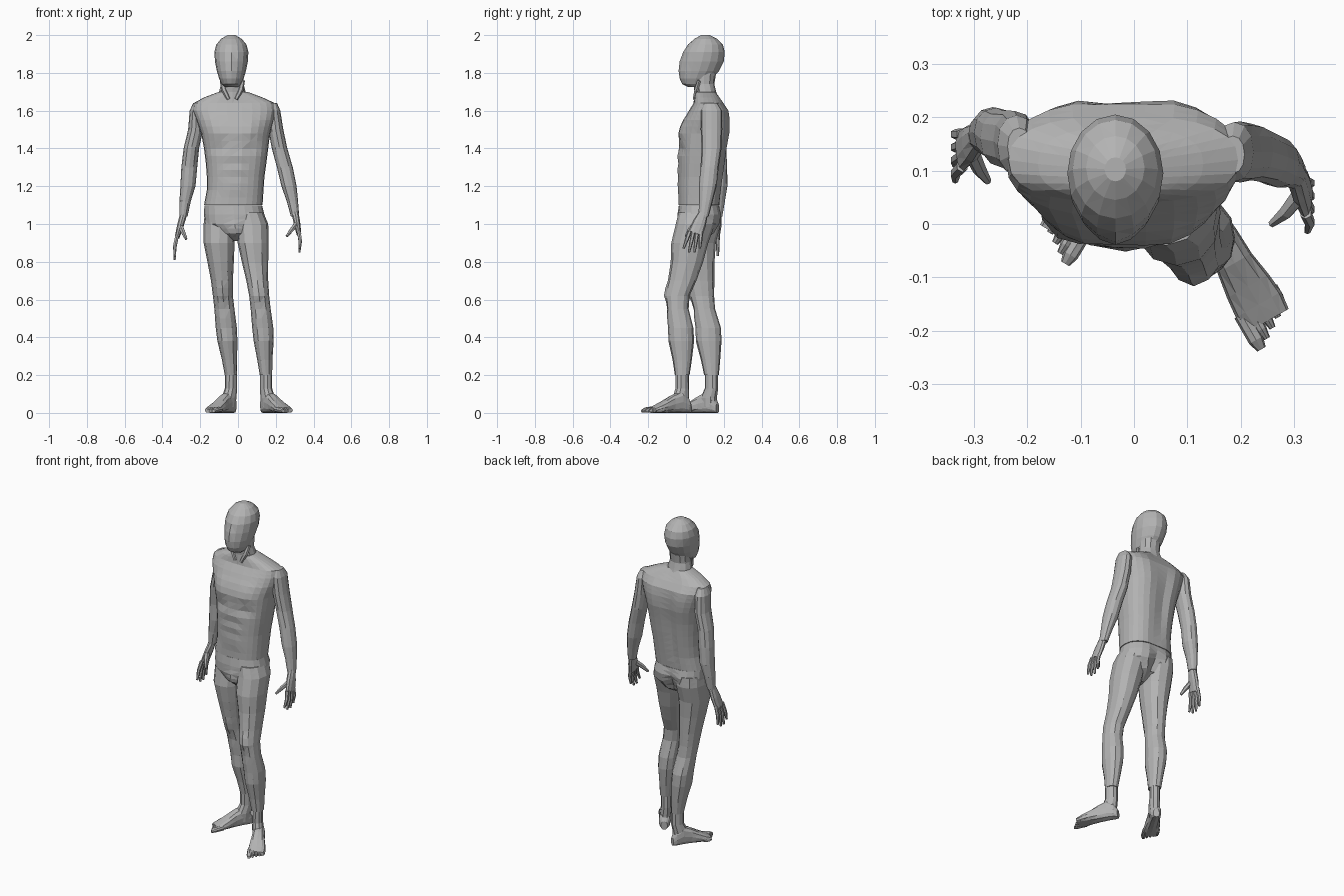
import bpy
import bmesh
from math import cos, sin, pi, exp, copysign
from mathutils import Vector

default_cube = bpy.data.objects.get("Cube")
if default_cube:
    bpy.data.objects.remove(default_cube, do_unlink=True)

grey = bpy.data.materials.new("plain grey")
grey.use_nodes = True
GREY = (0.45, 0.45, 0.45, 1)
grey.diffuse_color = GREY
grey.node_tree.nodes["Principled BSDF"].inputs["Base Color"].default_value = GREY
X, Y, Z = Vector((1, 0, 0)), Vector((0, 1, 0)), Vector((0, 0, 1))


def resample(rings, steps):
    """Insert evenly spaced rings between the given ones."""
    result = []
    for first, second in zip(rings, rings[1:]):
        for k in range(steps):
            t = k / steps
            result.append([p + (q - p) * t for p, q in zip(first, second)])
    return result + [list(rings[-1])]


def loft(name, rings, sides=12, wide=X, normal=None, power=2.2, steps=1, muscles=()):
    """Skin rings (x, y, z, half width, half depth); normal=None follows the path.
    Each muscle (front or back, x, z, x size, z size, height) swells the skin."""
    rings = resample(rings, steps)
    centres = [Vector(r[:3]) for r in rings]
    bm = bmesh.new()
    loops = []
    for i, ring in enumerate(rings):
        before, after = centres[max(i - 1, 0)], centres[min(i + 1, len(rings) - 1)]
        along = normal or (after - before).normalized()
        u = (wide - along * wide.dot(along)).normalized()
        v = along.cross(u)
        loop = []
        for k in range(sides):
            a = 2 * pi * k / sides
            c, s = cos(a), sin(a)
            c = copysign(abs(c) ** (2 / power), c)
            s = copysign(abs(s) ** (2 / power), s)
            p = centres[i] + u * c * ring[3] + v * s * ring[4]
            move = 0
            for facing, mx, mz, sx, sz, height in muscles:
                if facing * s > 0.2:
                    d = ((p.x - mx) / sx) ** 2 + ((p.z - mz) / sz) ** 2
                    move += facing * height * exp(-d)
            p.y += move
            loop.append(bm.verts.new(p))
        loops.append(loop)
    for low, high in zip(loops, loops[1:]):
        for k in range(sides):
            n = (k + 1) % sides
            bm.faces.new((low[k], low[n], high[n], high[k]))
    bm.faces.new(loops[0][::-1])
    bm.faces.new(loops[-1])
    bmesh.ops.recalc_face_normals(bm, faces=bm.faces)
    bmesh.ops.triangulate(bm, faces=bm.faces)
    mesh = bpy.data.meshes.new(name)
    bm.to_mesh(mesh)
    bm.free()
    mesh.materials.append(grey)
    obj = bpy.data.objects.new(name, mesh)
    bpy.context.collection.objects.link(obj)
    return obj


def body(name, spans, **options):
    """Loft level slices given as (z, left x, right x, front y, back y)."""
    rings = [((a + b) / 2, (c + d) / 2, z, (b - a) / 2, (d - c) / 2)
             for z, a, b, c, d in spans]
    return loft(name, rings, normal=Z, **options)


def limb(name, sizes, path, **options):
    """Loft shared slices (z, half width, half depth) along centres (x, y)."""
    rings = [(x, y, z, w, d) for (z, w, d), (x, y) in zip(sizes, path)]
    return loft(name, rings, normal=Z, sides=12, **options)


FRONT, BACK = -1, 1
MID = -0.02

# Torso with chest, stomach, shoulder blades and spine groove
muscles = [(FRONT, MID, 1.3, 0.015, 0.2, -0.008), (BACK, MID, 1.4, 0.035, 0.28, -0.022)]
for side in (-1, 1):
    muscles.append((FRONT, MID + side * 0.08, 1.5, 0.07, 0.055, 0.016))
    muscles.append((FRONT, MID + side * 0.09, 1.41, 0.05, 0.025, -0.014))
    muscles.append((BACK, MID + side * 0.1, 1.53, 0.07, 0.1, 0.008))
    for row in (1.2, 1.28, 1.36):
        muscles.append((FRONT, MID + side * 0.035, row, 0.03, 0.025, 0.007))
body("torso", [
    (1.1, -.18, .13, -.04, .18), (1.18, -.165, .135, -.04, .19),
    (1.25, -.165, .14, -.04, .2), (1.32, -.17, .15, -.04, .21),
    (1.4, -.18, .16, -.04, .22), (1.48, -.195, .17, -.03, .23),
    (1.55, -.22, .19, -.01, .23), (1.6, -.24, .2, .015, .225),
    (1.64, -.235, .195, .04, .2), (1.67, -.18, .13, .045, .18),
    (1.7, -.1, .05, .05, .16)],
    sides=26, power=2.5, steps=2, muscles=muscles)

# Pelvis
muscles = [(BACK, MID, 0.98, 0.02, 0.08, -0.03), (FRONT, -0.01, 0.97, 0.03, 0.04, 0.012)]
body("pelvis", [
    (.91, -.03, .01, .01, .08), (.95, -.1, .08, -.035, .15),
    (1, -.175, .14, -.045, .18), (1.05, -.18, .14, -.045, .19),
    (1.098, -.178, .128, -.038, .178)], sides=20, power=2.4, steps=2, muscles=muscles)

# Neck with two front tendons
body("neck", [(1.64, -.12, .06, .04, .18), (1.7, -.1, .04, .045, .16),
              (1.74, -.09, .03, .04, .15), (1.8, -.09, .03, .03, .16)], sides=12)
for side, label in ((-1, "right"), (1, "left")):
    loft(label + "_neck_tendon", [(-.03 + side * .055, .07, 1.76, .012, .01),
                                  (-.03 + side * .045, .055, 1.71, .014, .012),
                                  (-.03 + side * .02, .045, 1.66, .01, .01)], sides=6)

# Head
muscles = [(FRONT, -.035, 1.83, .025, .04, .004)]
muscles += [(FRONT, -.035 + side * .045, 1.87, .025, .025, -.006) for side in (-1, 1)]
body("head", [
    (1.725, -.07, 0, .01, .09), (1.74, -.085, .015, -.02, .11),
    (1.77, -.1, .03, -.033, .14), (1.81, -.112, .042, -.036, .175),
    (1.86, -.122, .052, -.032, .2), (1.91, -.125, .055, -.015, .205),
    (1.95, -.115, .045, .01, .195), (1.98, -.09, .02, .045, .165),
    (2, -.055, -.015, .08, .125)], sides=16, power=2, muscles=muscles)

# Arms
arm_sizes = [(1.64, .022, .035), (1.6, .036, .056), (1.5, .04, .057), (1.4, .041, .053),
             (1.3, .042, .048), (1.2, .04, .047), (1.12, .03, .036), (1.04, .022, .027)]
limb("left_arm", arm_sizes, [(.185, .13), (.188, .135), (.2, .135), (.22, .135),
                             (.248, .125), (.27, .115), (.288, .105), (.302, .093)])
limb("right_arm", arm_sizes, [(-.215, .145), (-.22, .148), (-.224, .155), (-.247, .16),
                              (-.258, .17), (-.265, .172), (-.28, .17), (-.289, .165)])

# Legs
leg_sizes = [(1.06, .075, .1), (1, .085, .104), (.9, .082, .098), (.8, .07, .086),
             (.7, .058, .075), (.62, .053, .064), (.55, .053, .059), (.45, .056, .067),
             (.38, .053, .068), (.28, .04, .051), (.2, .033, .039)]


def kneecap(x):
    return [(FRONT, x, .64, .03, .04, .01), (FRONT, x, .56, .03, .03, -.006)]


limb("left_leg", leg_sizes, [
    (.06, .06), (.075, .05), (.08, .02), (.09, .005), (.102, -.02), (.112, -.045),
    (.12, -.045), (.131, -.028), (.136, -.025), (.142, -.02), (.148, -.02)],
    steps=2, muscles=kneecap(.11))
limb("right_leg", leg_sizes, [
    (-.1, .08), (-.097, .08), (-.1, .06), (-.092, .065), (-.085, .075), (-.08, .085),
    (-.072, .095), (-.062, .118), (-.056, .12), (-.045, .13), (-.037, .135)],
    steps=2, muscles=kneecap(-.08))


# Feet: ankle, sole body and five toes
def foot(label, heel, forward, outward, ankle, scale):
    heel, forward, outward = Vector(heel), Vector(forward), Vector(outward)

    def spot(along, across, height):
        return heel + (forward * along + outward * across) * scale + Z * height

    slices = [(0, .018, .05), (.02, .032, .085), (.06, .035, .115), (.11, .037, .095),
              (.16, .045, .066), (.2, .049, .045), (.235, .045, .028)]
    loft(label + "_foot", [(*spot(s, .004, h / 2), w * scale, h / 2) for s, w, h in slices],
         sides=12, wide=outward, normal=forward, power=2.6)
    loft(label + "_ankle", [(*ankle, .2, .03, .036), (*ankle, .13, .03, .037),
                            (*spot(.055, 0, .08), .034, .045),
                            (*spot(.055, 0, .03), .03, .045)],
         sides=10, wide=outward, normal=Z)
    for toe in range(5):
        across = -.033 + toe * .019
        tip = .275 - toe * .012
        size = .015 if toe == 0 else .01
        loft(f"{label}_toe_{toe + 1}", [(*spot(.2 - toe * .004, across, .02), size, .016),
                                        (*spot(tip - .02, across, .015), size, .014),
                                        (*spot(tip, across, .01), size * .6, .008)],
             sides=8, wide=outward, normal=forward)


foot("left", (.13, .02, 0), (.5, -.866, 0), (.866, .5, 0), (.148, -.02), 1)
foot("right", (-.02, .165, 0), (-.52, -.854, 0), (-.854, .52, 0), (-.037, .135), .95)


# Hands: palm, four fingers and a thumb
def hand(label, wrist, knuckle, tip, thumb_tip):
    wrist, knuckle, tip, thumb_tip = map(Vector, (wrist, knuckle, tip, thumb_tip))
    middle = wrist.lerp(knuckle, .5)
    loft(label + "_palm", [(*wrist, .024, .02), (*middle, .036, .018),
                           (*knuckle, .04, .013)], sides=10, wide=Y)
    for finger in range(4):
        offset = finger - 1.5
        start = knuckle + Y * offset * .02 + Z * .01
        end = tip + Y * offset * .029 + Z * (.02 if abs(offset) > 1 else 0)
        bend = start.lerp(end, .5) + X * copysign(.006, wrist.x)
        loft(f"{label}_finger_{finger + 1}", [(*start, .011, .011), (*bend, .01, .01),
                                              (*end, .006, .006)], sides=6, wide=Y)
    root = middle - Y * .015
    bend = root.lerp(thumb_tip, .5) - Y * .006
    loft(label + "_thumb", [(*root, .018, .014), (*bend, .014, .012),
                            (*thumb_tip, .007, .007)], sides=6, wide=Y)


hand("left", (.302, .093, 1.06), (.322, .05, .95), (.325, .03, .85), (.258, 0, .935))
hand("right", (-.289, .165, 1.05), (-.322, .138, .93), (-.335, .125, .81), (-.274, .08, .92))
